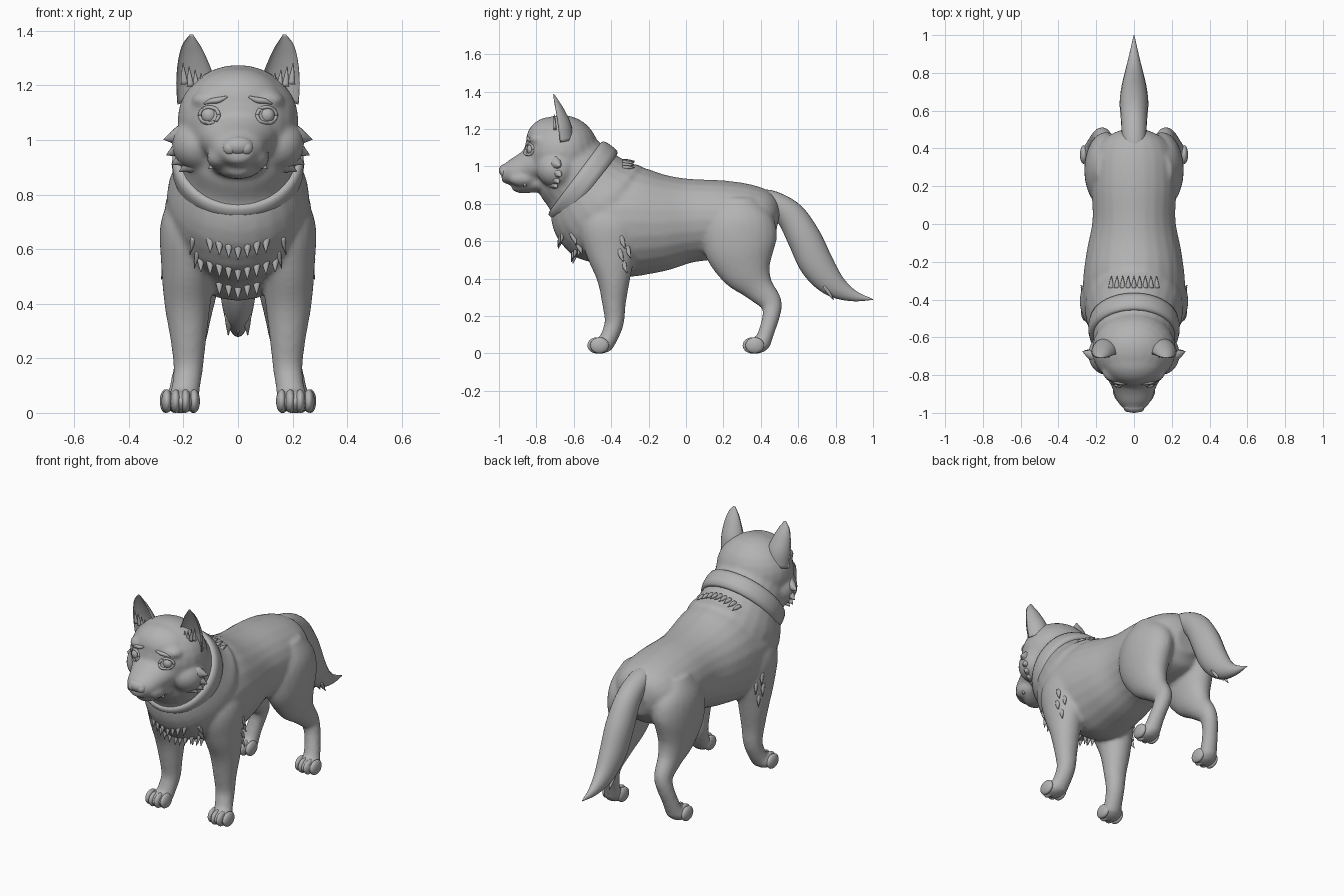
import bpy, bmesh, math
from mathutils import Vector, Matrix
from mathutils.bvhtree import BVHTree

cube = bpy.data.objects.get("Cube")
if cube:
    bpy.data.objects.remove(cube, do_unlink=True)

GREY = (0.45, 0.45, 0.45, 1)
mat = bpy.data.materials.new("plain grey")
mat.use_nodes = True
mat.diffuse_color = GREY
mat.node_tree.nodes["Principled BSDF"].inputs["Base Color"].default_value = GREY


def make(name, bm):
    bmesh.ops.recalc_face_normals(bm, faces=bm.faces)
    mesh = bpy.data.meshes.new(name)
    bm.to_mesh(mesh)
    bm.free()
    mesh.shade_smooth()
    mesh.materials.append(mat)
    obj = bpy.data.objects.new(name, mesh)
    bpy.context.collection.objects.link(obj)
    return obj


def skin(bm, rings, closed=False):
    rows = [[bm.verts.new(p) for p in ring] for ring in rings]
    n = len(rows[0])
    pairs = list(zip(rows, rows[1:])) + ([(rows[-1], rows[0])] if closed else [])
    for a, b in pairs:
        for i in range(n):
            j = (i + 1) % n
            bm.faces.new((a[i], a[j], b[j], b[i]))
    if not closed:
        bm.faces.new(rows[0])
        bm.faces.new(rows[-1])


def loft(bm, points, sides=24, steps=5, dent=1.0):
    """Tube through (x, y, z, half width, half depth); dent < 0 hollows its front."""
    pts = [Vector(p) for p in points]
    pts = [pts[0] * 2 - pts[1]] + pts + [pts[-1] * 2 - pts[-2]]
    path = []
    for a, b, c, d in zip(pts, pts[1:], pts[2:], pts[3:]):
        for k in range(steps):
            t = k / steps
            path.append(0.5 * (2 * b + (c - a) * t + (2 * a - 5 * b + 4 * c - d) * t * t
                               + (3 * b - a - 3 * c + d) * t ** 3))
    path.append(pts[-2])
    rings = []
    for i, p in enumerate(path):
        q, r = path[min(i + 1, len(path) - 1)], path[max(i - 1, 0)]
        tan = Vector(q[:3]) - Vector(r[:3])
        tan.normalize()
        ref = Vector((0, 0, 1)) if abs(tan.x) > 0.8 else Vector((1, 0, 0))
        side = (ref - tan * ref.dot(tan)).normalized()
        up = tan.cross(side)
        ring = []
        for k in range(sides):
            a = math.tau * k / sides
            s = math.sin(a) * (dent if math.sin(a) < 0 else 1)
            ring.append(Vector(p[:3]) + side * math.cos(a) * max(p[3], .002) + up * s * max(p[4], .002))
        rings.append(ring)
    skin(bm, rings)


def ball(bm, centre, radii):
    m = Matrix.Translation(centre) @ Matrix.Diagonal((*radii, 1))
    bmesh.ops.create_uvsphere(bm, u_segments=24, v_segments=14, radius=1, matrix=m)


def spike(bm, base, tip, width, depth=0.012):
    b, t = Vector(base), Vector(tip)
    mid = b.lerp(t, 0.5)
    loft(bm, [(*b, width, depth), (*mid, width * .6, depth * .8), (*t, .001, .001)], 8, 3)


# Torso, neck, head and legs, fused into one soft skin
bm = bmesh.new()
loft(bm, [(0, y, z, w, h) for y, z, w, h in (
    (-.65, .67, .08, .07), (-.59, .67, .19, .17), (-.46, .70, .265, .25), (-.30, .705, .27, .295),
    (-.14, .70, .25, .265), (.02, .71, .22, .225), (.20, .715, .225, .21), (.35, .71, .215, .19),
    (.44, .70, .17, .155), (.49, .69, .08, .08))])
loft(bm, [(0, y, z, w, h) for y, z, w, h in (
    (-.32, .70, .24, .26), (-.45, .79, .262, .30), (-.55, .91, .222, .232),
    (-.64, 1.0, .21, .21), (-.72, 1.06, .17, .17))])
ball(bm, (0, -.665, 1.075), (.222, .20, .20))
ball(bm, (0, -.72, 1.14), (.17, .135, .125))
# muzzle and lower jaw
loft(bm, [(0, y, z, w, h) for y, z, w, h in (
    (-.70, 1.02, .17, .14), (-.79, 1.01, .15, .115), (-.87, .985, .115, .085),
    (-.94, .965, .088, .066), (-.985, .965, .05, .045))])
loft(bm, [(0, y, z, w, h) for y, z, w, h in (
    (-.70, .93, .12, .07), (-.80, .91, .10, .05), (-.88, .89, .07, .034), (-.93, .892, .035, .02))])
for s in (1, -1):
    ball(bm, (s * .145, -.69, .985), (.098, .11, .10))
    ball(bm, (s * .095, -.78, 1.145), (.075, .06, .04))
    ball(bm, (s * .065, -.87, .935), (.05, .08, .045))
    # shoulder and foreleg
    loft(bm, [(s * x, y, z, w, h) for x, y, z, w, h in (
        (.15, -.40, .78, .09, .10), (.17, -.41, .68, .115, .16), (.182, -.40, .54, .10, .135),
        (.185, -.387, .40, .085, .09), (.182, -.385, .27, .066, .064), (.182, -.383, .17, .055, .052),
        (.19, -.405, .10, .052, .048), (.20, -.435, .04, .055, .045))])
    # thigh and hind leg
    loft(bm, [(s * x, y, z, w, h) for x, y, z, w, h in (
        (.12, .28, .82, .08, .10), (.14, .285, .70, .115, .19), (.155, .29, .57, .108, .195),
        (.16, .325, .45, .085, .145), (.16, .385, .355, .062, .085), (.165, .452, .275, .05, .06),
        (.18, .457, .21, .046, .048), (.197, .435, .13, .046, .043), (.21, .405, .045, .052, .045))])
    # paw pads
    ball(bm, (s * .208, -.455, .042), (.066, .065, .043))
    ball(bm, (s * .214, .375, .042), (.064, .068, .043))
body = make("body", bm)
remesh = body.modifiers.new("Fuse", 'REMESH')
remesh.mode = 'VOXEL'
remesh.voxel_size = 0.011
remesh.use_smooth_shade = True
soft = body.modifiers.new("Soften", 'SMOOTH')
soft.factor = 0.5
soft.iterations = 8

bpy.context.view_layer.update()
tree = BVHTree.FromObject(body, bpy.context.evaluated_depsgraph_get())


def touch(origin, direction):
    hit = tree.ray_cast(Vector(origin), Vector(direction))[0]
    return hit if hit else Vector(origin)


def front(x, z):
    return touch((x, -2, z), (0, 1, 0))


# Tail
bm = bmesh.new()
loft(bm, [(0, y, z, w, h) for y, z, w, h in (
    (.36, .83, .06, .05), (.46, .81, .064, .06), (.56, .735, .07, .078), (.635, .61, .076, .09),
    (.70, .475, .07, .09), (.785, .37, .052, .068), (.89, .31, .027, .032), (1.0, .288, .002, .002))])
for x in (-.03, 0, .03):
    spike(bm, (x, .74, .36), (x * 1.2, .79, .285), .02)
make("tail", bm)

# Collar: a rounded band swept around the tilted neck
bm = bmesh.new()
axis, up = Vector((0, -.8, .6)), Vector((0, .6, .8))
profile = ((-.03, -.045), (.005, -.054), (.02, -.048), (.026, -.02), (.026, .02), (.02, .048), (.005, .054), (-.03, .045))
rings = []
for k in range(64):
    a = math.tau * k / 64
    rings.append([Vector((0, -.55, .91)) + axis * h + Vector((1, 0, 0)) * math.cos(a) * (.215 + r)
                  + up * math.sin(a) * (.225 + r) for r, h in profile])
skin(bm, rings, closed=True)
make("collar", bm)

# Ears, hollow at the front, with inner tufts
for s, label in ((1, "left"), (-1, "right")):
    bm = bmesh.new()
    loft(bm, [(s * x, y, z, w, h) for x, y, z, w, h in (
        (.145, -.675, 1.14, .078, .075), (.157, -.685, 1.22, .070, .07), (.167, -.695, 1.29, .054, .048),
        (.172, -.705, 1.345, .034, .026), (.17, -.71, 1.386, .006, .005))], dent=-.55)
    make(label + "_ear", bm)
    bm = bmesh.new()
    for i in range(4):
        x = .13 + i * .022
        spike(bm, (s * x, -.70, 1.18 + i * .008), (s * (x + .006), -.705, 1.245 + i * .012), .014, .008)
    make(label + "_ear_tuft", bm)

# Toes, four on each paw
bm = bmesh.new()
for s in (1, -1):
    for cx, cy in ((.21, -.485), (.216, .345)):
        for off in (-.05, -.018, .018, .05):
            ball(bm, (s * (cx + off), cy + abs(off) * .45, .043), (.0205, .05, .043))
make("toes", bm)

# Eyes with lids and worried brows
eyes, lids = bmesh.new(), bmesh.new()
for s in (1, -1):
    eye = front(s * .105, 1.09)
    ball(eyes, eye + Vector((0, .012, 0)), (.029, .025, .029))
    for lift in (.03, -.028):
        arc = []
        for k in range(5):
            a = math.pi * k / 4
            p = front(s * .105 - .036 * math.cos(a), 1.09 + lift * math.sin(a))
            arc.append((*p, .007, .009))
        loft(lids, arc, 8, 3)
    loft(lids, [(*front(s * x, z), w, w) for x, z, w in (
        (.125, 1.132, .003), (.10, 1.142, .009), (.07, 1.146, .011), (.04, 1.158, .004))], 8, 4)
make("eyes", eyes)
make("eyelids_and_brows", lids)

# Nose with nostril rims
bm = bmesh.new()
ball(bm, (0, -.962, .978), (.058, .038, .036))
for s in (1, -1):
    ball(bm, (s * .03, -.972, .97), (.025, .024, .026))
make("nose", bm)

# Small teeth at the mouth corners
bm = bmesh.new()
for s in (1, -1):
    spike(bm, (s * .098, -.86, .895), (s * .10, -.865, .925), .01, .008)
make("teeth", bm)

# Cheek ruff
bm = bmesh.new()
for s in (1, -1):
    for z, reach, drop, y in ((1.01, .272, .008, -.675), (.975, .262, .03, -.67),
                              (.945, .243, .035, -.68), (.92, .215, .035, -.69)):
        spike(bm, (s * (reach - .085), y - .03, z + .01), (s * reach, y, z - drop), .05, .035)
make("cheek_ruff", bm)

# Fur tufts laid on the chest, nape, shoulders and elbows
bm = bmesh.new()
for z, half in ((.60, 3), (.52, 4), (.455, 2)):
    for i in range(-half, half + 1):
        p = front(i * .034, z + abs(i) * .009)
        spike(bm, p + Vector((0, .008, .02)), p + Vector((0, -.008, -.04)), .018)
for i in range(-4, 5):
    p = touch((i * .03, -.32, 2), (0, 0, -1))
    spike(bm, p + Vector((0, -.02, 0)), p + Vector((0, .045, .0)), .016)
for s in (1, -1):
    for y, z in ((-.34, .60), (-.31, .55), (-.35, .53), (-.33, .47), (-.60, .62), (-.57, .57)):
        p = touch((s * 2, y, z), (-s, 0, 0))
        spike(bm, p + Vector((-s * .006, -.01, .025)), p + Vector((s * .008, .015, -.04)), .012, .016)
make("fur_tufts", bm)
